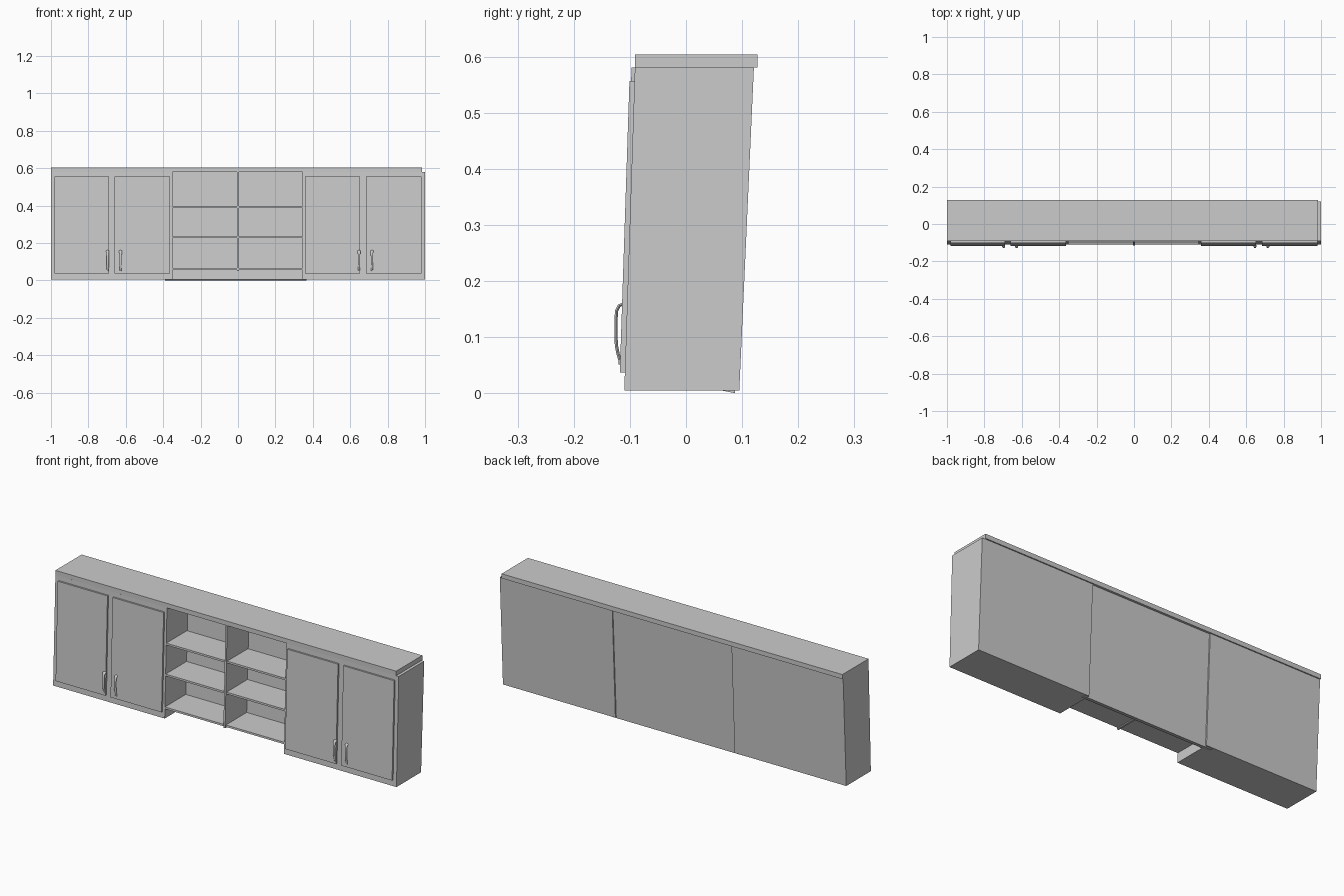
import bpy, bmesh, math

if "Cube" in bpy.data.objects:
    bpy.data.objects.remove(bpy.data.objects["Cube"])


def link(name, bm):
    bmesh.ops.recalc_face_normals(bm, faces=bm.faces)
    me = bpy.data.meshes.new(name)
    bm.to_mesh(me)
    bm.free()
    ob = bpy.data.objects.new(name, me)
    bpy.context.collection.objects.link(ob)
    return ob


def slab(name, x0, x1, profile):
    """Extrude a (y, z) side profile from x0 to x1."""
    bm = bmesh.new()
    face = bm.faces.new([bm.verts.new((x0, y, z)) for y, z in profile])
    ext = bmesh.ops.extrude_face_region(bm, geom=[face])["geom"]
    bmesh.ops.translate(bm, vec=(x1 - x0, 0, 0),
                        verts=[v for v in ext if isinstance(v, bmesh.types.BMVert)])
    return link(name, bm)


def front(z):
    """Leaning front plane of the cabinets."""
    return -0.110 + 0.033 * (z - 0.005)


def leaning(name, x0, x1, z0, z1, out, back0, back1):
    """Slab whose front follows the lean, pushed forward by out."""
    return slab(name, x0, x1, [(front(z0) - out, z0), (back0, z0),
                               (back1, z1), (front(z1) - out, z1)])


# Side cabinets
for side, x0, x1 in (("left", -1.0, -0.35), ("right", 0.345, 1.0)):
    leaning(f"{side}_cabinet", x0, x1, 0.005, 0.58, 0, 0.095, 0.121)

# Top board
slab("top_board", -1.0, 0.985, [(-0.091, 0.58), (0.127, 0.58), (0.127, 0.604), (-0.091, 0.604)])

# Back panel of the open shelves
slab("shelf_back_panel", -0.39, 0.365,
     [(0.063, 0.005), (0.087, 0.0), (0.115, 0.58), (0.085, 0.58)])

# Shelves and centre divider
for i, z in enumerate((0.055, 0.226, 0.387)):
    leaning(f"shelf_{i + 1}", -0.352, 0.347, z, z + 0.010, 0, 0.075, 0.075)
leaning("centre_divider", -0.005, 0.005, 0.05, 0.58, 0.006, 0.075, 0.090)

# Doors
for i, (x0, x1) in enumerate(((-0.98, -0.69), (-0.66, -0.363), (0.357, 0.653), (0.684, 0.98))):
    leaning(f"door_{i + 1}", x0, x1, 0.037, 0.556, 0.009, front(0.037) + 0.002, front(0.556) + 0.002)


def handle(name, cx):
    """Curved pull: elliptical rings along a bow, tapering to the bottom."""
    path = [(-0.112, 0.159, 0.008), (-0.119, 0.156, 0.008), (-0.1235, 0.147, 0.007),
            (-0.125, 0.130, 0.006), (-0.125, 0.105, 0.006), (-0.124, 0.085, 0.006),
            (-0.121, 0.070, 0.006), (-0.118, 0.060, 0.005), (-0.117, 0.051, 0.004)]
    bm = bmesh.new()
    rings, n = [], 10
    for i, (y, z, w) in enumerate(path):
        a, b = path[max(i - 1, 0)], path[min(i + 1, len(path) - 1)]
        dy, dz = b[0] - a[0], b[1] - a[1]
        length = math.hypot(dy, dz)
        ny, nz = dz / length, -dy / length
        ring = []
        for k in range(n):
            t = 2 * math.pi * k / n
            s = 0.003 * math.sin(t)
            ring.append(bm.verts.new((cx + w * math.cos(t), y + ny * s, z + nz * s)))
        rings.append(ring)
    for r0, r1 in zip(rings, rings[1:]):
        for k in range(n):
            bm.faces.new((r0[k], r0[(k + 1) % n], r1[(k + 1) % n], r1[k]))
    bm.faces.new(rings[0])
    bm.faces.new(rings[-1])
    ob = link(name, bm)
    bpy.ops.object.select_all(action="DESELECT")
    ob.select_set(True)
    bpy.context.view_layer.objects.active = ob
    bpy.ops.object.shade_smooth_by_angle(angle=math.radians(40))


# Door handles
for i, cx in enumerate((-0.697, -0.628, 0.647, 0.716)):
    handle(f"handle_{i + 1}", cx)
